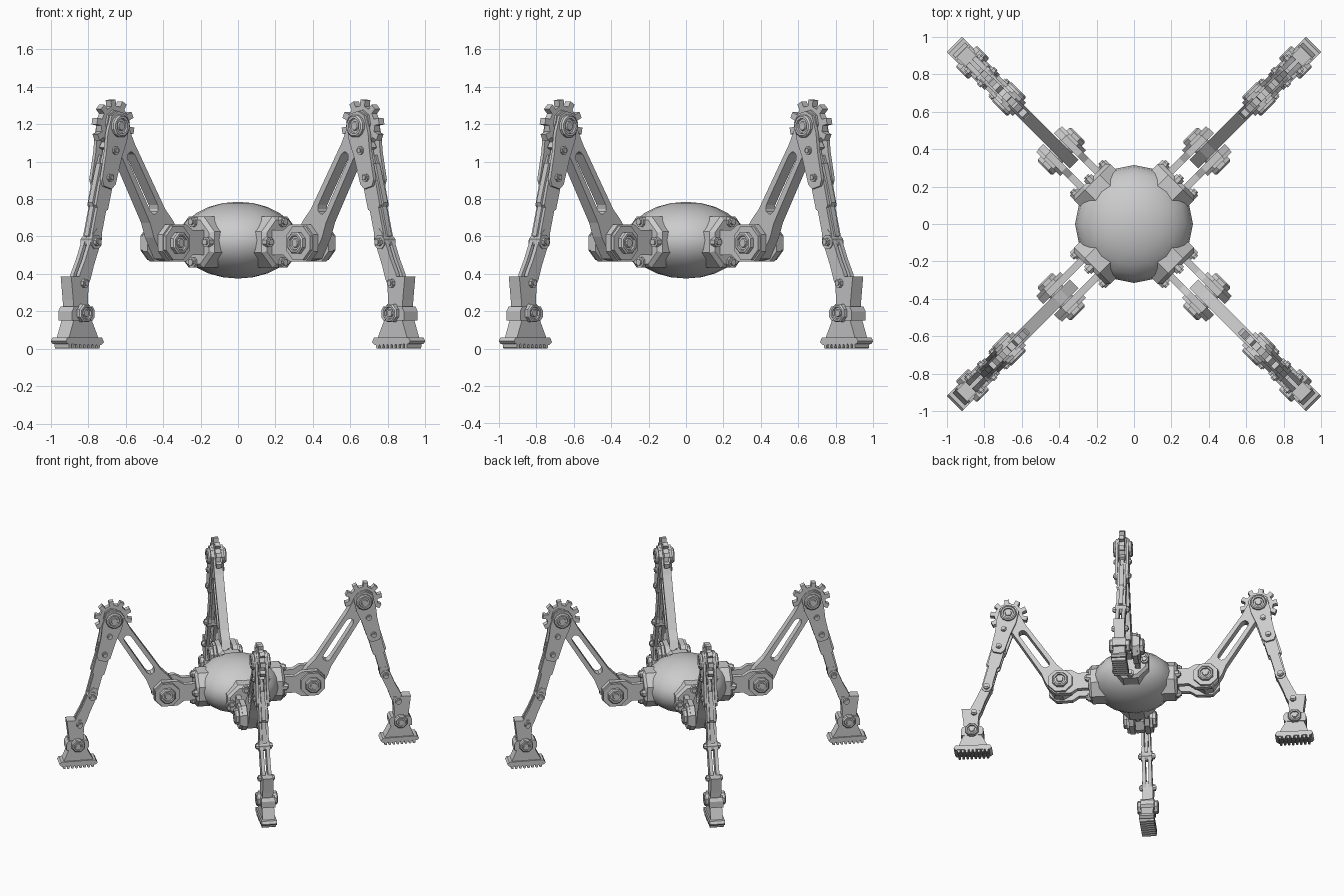
import bpy, bmesh, math
from mathutils import Vector

if "Cube" in bpy.data.objects:
    bpy.data.objects.remove(bpy.data.objects["Cube"])

metal = bpy.data.materials.new("grey_metal")
metal.diffuse_color = (0.6, 0.6, 0.6, 1)
metal.use_nodes = True
metal.node_tree.nodes["Principled BSDF"].inputs["Base Color"].default_value = metal.diffuse_color

HIP, KNEE, SHIN, HEEL, ANKLE = (.55, .565), (.945, 1.19), (1.11, .57), (1.205, .35), (1.22, .19)


def finish(bm, name, legs=True, smooth=None):
    """Turn the bmesh into an object, repeated on the four diagonals for leg parts."""
    bmesh.ops.recalc_face_normals(bm, faces=bm.faces[:])
    me = bpy.data.meshes.new(name)
    bm.to_mesh(me)
    bm.free()
    me.materials.append(metal)
    if smooth:
        me.shade_smooth()
        me.set_sharp_from_angle(angle=math.radians(smooth))
    for k in range(4 if legs else 1):
        ob = bpy.data.objects.new(f"{name}_{k + 1}" if legs else name, me)
        ob.rotation_euler.z = math.radians(45 + 90 * k) if legs else 0
        bpy.context.collection.objects.link(ob)


def add_prism(bm, pts, t0, t1):
    """Extrude an (r, z) outline sideways from t0 to t1."""
    a = [bm.verts.new((r, t0, z)) for r, z in pts]
    b = [bm.verts.new((r, t1, z)) for r, z in pts]
    bm.faces.new(a)
    bm.faces.new(b[::-1])
    n = len(pts)
    for i in range(n):
        bm.faces.new((a[i], b[i], b[(i + 1) % n], a[(i + 1) % n]))


def prism(name, pts, *spans):
    bm = bmesh.new()
    for t0, t1 in spans:
        add_prism(bm, pts, t0, t1)
    finish(bm, name)


def both(t0, t1):
    return (t0, t1), (-t0, -t1)


def along(p, q, pts):
    """Map (u, v) points to a frame running from p towards q."""
    d = (Vector(q) - Vector(p)).normalized()
    return [(p[0] + d.x * u - d.y * v, p[1] + d.y * u + d.x * v) for u, v in pts]


def mirror_outline(half):
    return half + [(u, -v) for u, v in reversed(half)]


def circle(c, rad, n):
    return [(c[0] + rad * math.cos((i + .5) * math.tau / n),
             c[1] + rad * math.sin((i + .5) * math.tau / n)) for i in range(n)]


def dished_cap(name, c, rad, t0, t1, n=8, depth=.012):
    """Polygonal nut on both sides with a raised ring and sunken centre."""
    bm = bmesh.new()
    for s in (1, -1):
        steps = [(rad, t0), (rad, t1 - .008), (rad * .86, t1), (rad * .66, t1),
                 (rad * .62, t1 - depth), (rad * .42, t1 - depth), (rad * .36, t1 - .004)]
        rings = [[bm.verts.new((r, s * t, z)) for r, z in circle(c, q, n)] for q, t in steps]
        for a, b in zip(rings, rings[1:]):
            for i in range(n):
                bm.faces.new((a[i], a[(i + 1) % n], b[(i + 1) % n], b[i]))
        bm.faces.new(rings[0])
        bm.faces.new(rings[-1])
    finish(bm, name)


def bolts(name, centres, t0, t1, rad=.022):
    bm = bmesh.new()
    for c in centres:
        for a, b in both(t0, t1):
            add_prism(bm, circle(c, rad, 8), a, b)
            add_prism(bm, circle(c, rad * .6, 8), b, b + math.copysign(.007, b))
    finish(bm, name)


# Body
bm = bmesh.new()
bmesh.ops.create_uvsphere(bm, u_segments=16, v_segments=12, radius=1)
for v in bm.verts:
    v.co = (v.co.x * .315, v.co.y * .315, .58 + v.co.z * .205)
finish(bm, "body", legs=False, smooth=40)

# Octagonal mounting flanges with four bolts facing outwards
bm = bmesh.new()


def outward(pts, r0, r1, shrink=1.0):
    a = [bm.verts.new((r0, t, z)) for t, z in pts]
    ct, cz = (sum(p[i] for p in pts) / len(pts) for i in (0, 1))
    b = [bm.verts.new((r1, ct + (t - ct) * shrink, cz + (z - cz) * shrink)) for t, z in pts]
    bm.faces.new(a)
    bm.faces.new(b)
    for i in range(len(pts)):
        j = (i + 1) % len(pts)
        bm.faces.new((a[i], a[j], b[j], b[i]))


FC = (0, .57)
outward(circle(FC, .148, 8), .21, .315)
outward(circle(FC, .148, 8), .315, .335, .86)
for t, z in ((0, .108), (0, -.108), (.108, 0), (-.108, 0)):
    outward(circle((t, .57 + z), .029, 8), .30, .350)
    outward(circle((t, .57 + z), .018, 8), .350, .362)
finish(bm, "mounting_flange")

# Hip clevis, its thick end pads and its nuts
prism("hip_clevis", [(.32, .50), (.32, .635), (.42, .635), (.47, .665), (.59, .665), (.645, .61),
                     (.645, .52), (.59, .465), (.47, .465), (.42, .50)], *both(.04, .078))
prism("hip_pad", circle(HIP, .098, 8), *both(.07, .098))
dished_cap("hip_nut", HIP, .062, .09, .127)
prism("hip_axle", circle(HIP, .05, 12), (-.09, .09))

# Slotted upper leg
L = (Vector(KNEE) - Vector(HIP)).length
outer = mirror_outline([(-.09, .04), (-.045, .088), (.09, .085), (.17, .068),
                        (L - .15, .060), (L - .02, .072), (L + .05, .06), (L + .085, .025)])
inner = mirror_outline([(.19, .012), (.20, .024), (.22, .032), (.30, .032),
                        (.50, .030), (.54, .030), (.56, .022), (.57, .010)])
bm = bmesh.new()
loops = [[bm.verts.new((r, t, z)) for r, z in along(HIP, KNEE, o)]
         for o, t in ((outer, .034), (outer, -.034), (inner, -.034), (inner, .034))]
for k in range(4):
    a, b = loops[k], loops[(k + 1) % 4]
    for i in range(16):
        j = (i + 1) % 16
        bm.faces.new((a[i], a[j], b[j], b[i]))
finish(bm, "upper_leg")

# Knee gear: ten square teeth
gear = []
for i in range(10):
    for f, rad in ((-.25, .108), (-.2, .142), (.2, .142), (.25, .108)):
        a = (i + f + .3) * math.tau / 10
        gear.append((KNEE[0] + rad * math.cos(a), KNEE[1] + rad * math.sin(a)))
prism("knee_gear", gear, (-.02, .02))
dished_cap("knee_nut", KNEE, .062, .03, .072, n=12)

# Upper shin: a pair of plates around the knee
prism("shin_plate", along(KNEE, SHIN, mirror_outline(
    [(-.075, .03), (-.04, .07), (.06, .075), (.16, .060), (.31, .052), (.34, .03)])), *both(.030, .050))
bolts("shin_bolt", along(KNEE, SHIN, [(.135, 0), (.285, 0)]), .04, .062)

# Middle shin: stepped struts with a slim rod between them
prism("shin_strut", along(KNEE, SHIN, mirror_outline(
    [(.17, .035), (.34, .048), (.45, .046), (.46, .034), (.60, .034), (.70, .026)])), *both(.016, .034))
prism("shin_rail", along(KNEE, SHIN, [(.22, .038), (.22, .056), (.44, .060), (.46, .046), (.62, .044),
                                      (.62, .030), (.44, .032)]), (-.016, .016))
prism("shin_core", along(KNEE, SHIN, [(.10, -.03), (.10, .03), (.30, .03), (.32, .018),
                                      (.66, .018), (.66, -.018), (.32, -.018), (.30, -.03)]), (-.012, .012))
prism("shin_joint", circle(SHIN, .040, 8), (-.042, .042))
bolts("joint_bolt", [SHIN, HEEL], .035, .058, .024)

# Lower shin and the ankle block it enters
prism("lower_shin", along(SHIN, HEEL, mirror_outline(
    [(-.07, .02), (-.03, .036), (.12, .036), (.20, .042), (.27, .035)])), *both(.010, .036))
prism("ankle_block", [(1.165, .385), (1.30, .385), (1.285, .26), (1.275, .13), (1.165, .13), (1.175, .26)],
      (-.040, .040))
prism("ankle_collar", [(1.15, .225), (1.29, .225), (1.305, .20), (1.305, .15), (1.15, .15), (1.135, .17),
                       (1.135, .205)], (-.052, .052))
dished_cap("ankle_nut", ANKLE, .052, .045, .080)

# Foot: flared pedestal, sole plate and tread bars
prism("foot_pedestal", [(1.16, .17), (1.28, .17), (1.325, .055), (1.10, .055)], (-.046, .046))
prism("foot_sole", [(1.07, .035), (1.085, .06), (1.345, .06), (1.358, .04), (1.345, .025), (1.09, .02)],
      (-.057, .057))
bm = bmesh.new()
for i in range(8):
    r = 1.108 + i * .0305
    add_prism(bm, [(r - .011, .03), (r - .009, .005), (r - .004, 0), (r + .004, 0), (r + .009, .005),
                   (r + .011, .03)], -.054, .054)
finish(bm, "foot_tread")
